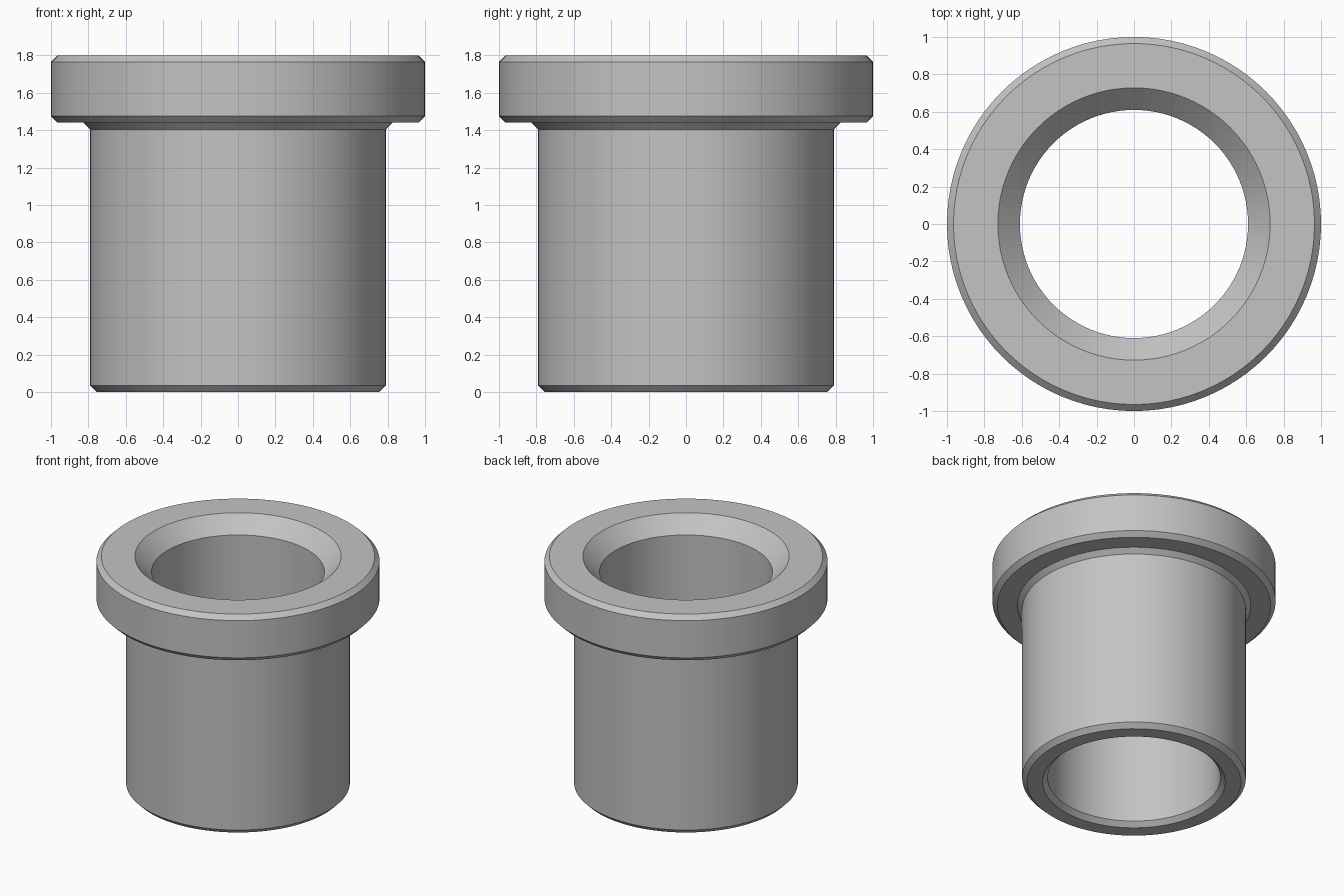
import bpy, bmesh, math

if "Cube" in bpy.data.objects:
    bpy.data.objects.remove(bpy.data.objects["Cube"])

SEGMENTS = 96

# Closed cross-section (radius, height), all edges chamfered
profile = [
    (0.755, 0.0), (0.79, 0.035),        # lower outer chamfer
    (0.79, 1.405), (0.825, 1.44),       # sleeve wall and flare under the flange
    (0.965, 1.44), (1.0, 1.475),        # flange underside
    (1.0, 1.765), (0.965, 1.8),         # flange rim
    (0.728, 1.8), (0.61, 1.682),        # wide lead-in of the bore
    (0.61, 0.035), (0.645, 0.0),        # bore and its lower chamfer
]

# Flanged bushing, turned about z
bm = bmesh.new()
rings = []
for i in range(SEGMENTS):
    a = 2 * math.pi * i / SEGMENTS
    rings.append([bm.verts.new((r * math.cos(a), r * math.sin(a), z)) for r, z in profile])
n = len(profile)
for i, ring in enumerate(rings):
    nxt = rings[(i + 1) % SEGMENTS]
    for j in range(n):
        k = (j + 1) % n
        bm.faces.new((ring[j], nxt[j], nxt[k], ring[k]))
bmesh.ops.recalc_face_normals(bm, faces=bm.faces)
mesh = bpy.data.meshes.new("flanged_bushing")
bm.to_mesh(mesh)
bm.free()

bushing = bpy.data.objects.new("flanged_bushing", mesh)
bpy.context.collection.objects.link(bushing)

# Plain grey metal
grey = bpy.data.materials.new("grey_metal")
grey.diffuse_color = (0.55, 0.55, 0.55, 1)
grey.use_nodes = True
grey.node_tree.nodes["Principled BSDF"].inputs["Base Color"].default_value = grey.diffuse_color
mesh.materials.append(grey)

bpy.context.view_layer.objects.active = bushing
bushing.select_set(True)
bpy.ops.object.shade_smooth_by_angle(angle=math.radians(30))
